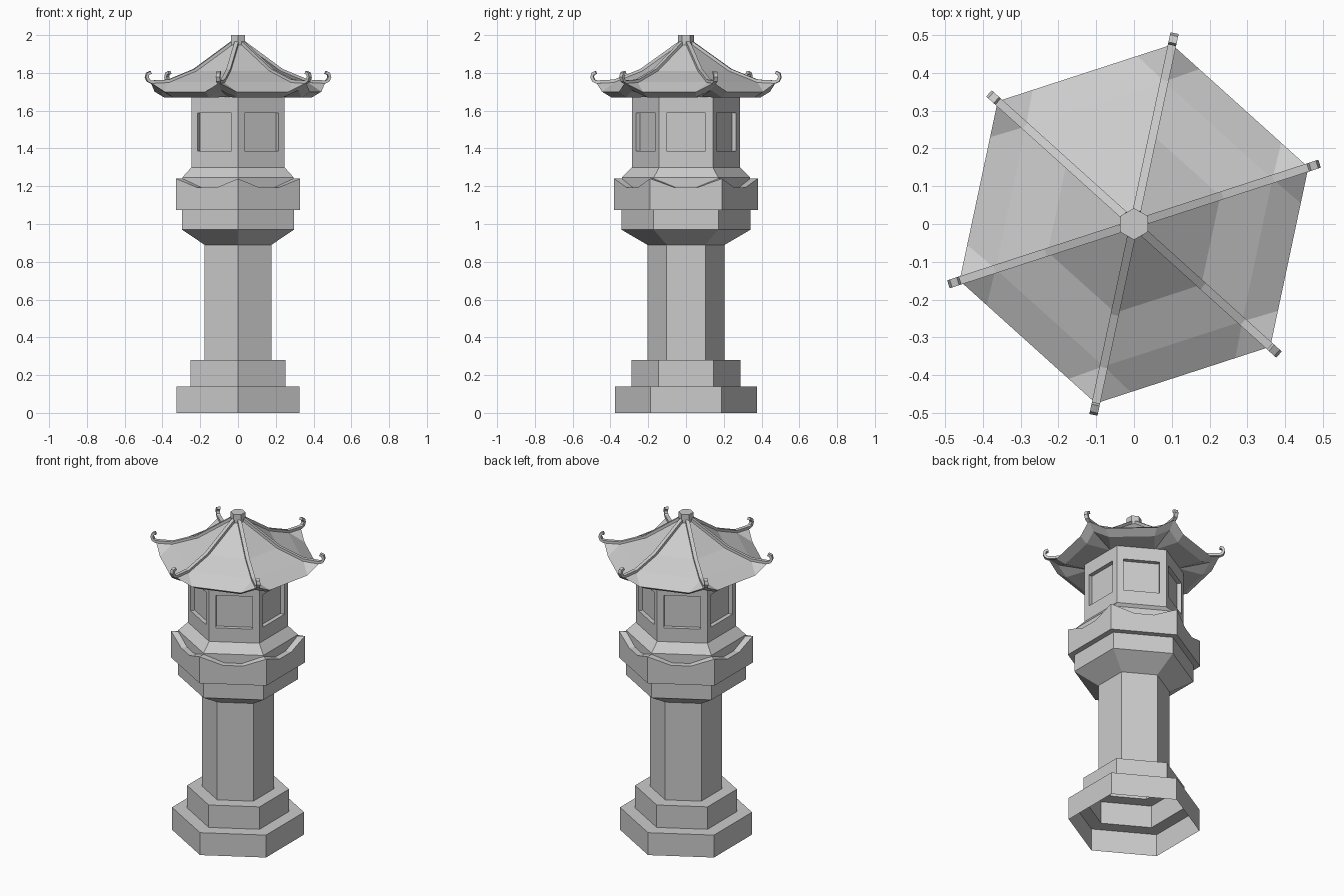
import bpy, bmesh
from math import cos, sin, radians
from mathutils import Vector

cube = bpy.data.objects.get("Cube")
if cube:
    bpy.data.objects.remove(cube, do_unlink=True)

stone = bpy.data.materials.new("grey_stone")
stone.use_nodes = True
colour = (0.6, 0.6, 0.6, 1)
stone.diffuse_color = colour
bsdf = next(n for n in stone.node_tree.nodes if n.type == 'BSDF_PRINCIPLED')
bsdf.inputs["Base Color"].default_value = colour
bsdf.inputs["Roughness"].default_value = 0.9

BODY, ROOF = 30, 18   # angle of the first corner


def finish(bm, name):
    bmesh.ops.recalc_face_normals(bm, faces=bm.faces)
    mesh = bpy.data.meshes.new(name)
    bm.to_mesh(mesh)
    bm.free()
    mesh.materials.append(stone)
    obj = bpy.data.objects.new(name, mesh)
    bpy.context.collection.objects.link(obj)
    return obj


def corner(r, k, phase):
    a = radians(phase + 60 * k)
    return Vector((r * cos(a), r * sin(a), 0))


def hex_ring(bm, r, side, phase=BODY):
    """Hexagon loop; side lists (fraction along edge, height) for each edge."""
    ring = []
    for k in range(6):
        a, b = corner(r, k, phase), corner(r, k + 1, phase)
        for t, z in side:
            p = a.lerp(b, t)
            p.z = z
            ring.append(bm.verts.new(p))
    return ring


def bridge(bm, a, b):
    n = len(a)
    return [bm.faces.new((a[i], a[(i + 1) % n], b[(i + 1) % n], b[i])) for i in range(n)]


def hex_loft(name, profile, phase=BODY, cap_top=False):
    bm = bmesh.new()
    rings = [hex_ring(bm, r, [(0, z)], phase) for r, z in profile]
    for a, b in zip(rings, rings[1:]):
        bridge(bm, a, b)
    if cap_top:
        bm.faces.new(rings[-1])
    return finish(bm, name)


# Stepped base and pillar, open underneath
hex_loft("base_and_pillar", [(.375, 0), (.375, .14), (.289, .14), (.289, .28),
                             (.205, .28), (.205, .89)])

# Flared bowl under the platform
hex_loft("flared_bowl", [(.205, .89), (.342, .97), (.342, 1.075)])

# Platform with a scalloped rim
bm = bmesh.new()
scallop = [(0, 1.24), (.15, 1.22), (.35, 1.192), (.65, 1.192), (.85, 1.22)]
flat = [(t, 1.075) for t, z in scallop]
rings = [hex_ring(bm, .342, flat), hex_ring(bm, .38, flat),
         hex_ring(bm, .38, scallop), hex_ring(bm, .34, scallop)]
for a, b in zip(rings, rings[1:]):
    bridge(bm, a, b)
finish(bm, "scalloped_platform")

# Sloped skirt at the foot of the chamber
hex_loft("chamber_skirt", [(.34, 1.18), (.34, 1.247), (.285, 1.3)])

# Light chamber with a recessed window on each side
bm = bmesh.new()
walls = bridge(bm, hex_ring(bm, .285, [(0, 1.3)]), hex_ring(bm, .285, [(0, 1.675)]))
panels = bmesh.ops.extrude_discrete_faces(bm, faces=walls)["faces"]
for f in panels:
    c = f.calc_center_median()
    for v in f.verts:
        d = v.co - c
        v.co = c + Vector((d.x * .73, d.y * .73, d.z * .54))
panels = bmesh.ops.extrude_discrete_faces(bm, faces=panels)["faces"]
for f in panels:
    c = f.calc_center_median()
    inward = Vector((-c.x, -c.y, 0)).normalized() * .025
    for v in f.verts:
        v.co += inward
finish(bm, "light_chamber")


# Roof: concave slopes, upturned corners, slanted lip and underside
def fan(bm, inner, outer):
    for k in range(6):
        a, b = inner[k], inner[(k + 1) % 6]
        e = [outer[(3 * k + i) % 18] for i in range(4)]
        bm.faces.new((a, e[0], e[1]))
        bm.faces.new((a, e[1], e[2], b))
        bm.faces.new((b, e[2], e[3]))


bm = bmesh.new()
slopes = [hex_ring(bm, r, [(0, z)], ROOF) for r, z in [(.025, 1.96), (.24, 1.81), (.385, 1.753)]]
for a, b in zip(slopes, slopes[1:]):
    bridge(bm, a, b)
eave = hex_ring(bm, .485, [(0, 1.747), (.2, 1.7), (.8, 1.7)], ROOF)
lip = hex_ring(bm, .43, [(0, 1.708), (.2, 1.67), (.8, 1.67)], ROOF)
soffit = hex_ring(bm, .25, [(0, 1.672)], ROOF)
fan(bm, slopes[-1], eave)
bridge(bm, eave, lip)
fan(bm, soffit, lip)
finish(bm, "roof")

# Ridge beams ending in curled hooks
path = [Vector(p) for p in [(.03, 1.957), (.24, 1.81), (.385, 1.753), (.485, 1.748), (.503, 1.757),
                            (.512, 1.778), (.506, 1.798), (.488, 1.806)]]
bm = bmesh.new()
for k in range(6):
    out = corner(1, k, ROOF)
    side = Vector((-out.y, out.x, 0)) * .011
    sections = []
    for i, p in enumerate(path):
        d = (path[min(i + 1, len(path) - 1)] - path[max(i - 1, 0)]).normalized()
        up = Vector((-d.y, d.x))
        sec = []
        for s, h in [(-1, -.004), (1, -.004), (1, .012), (-1, .012)]:
            q = p + up * h
            sec.append(bm.verts.new(out * q.x + side * s + Vector((0, 0, q.y))))
        sections.append(sec)
    for a, b in zip(sections, sections[1:]):
        bridge(bm, a, b)
    bm.faces.new(sections[0])
    bm.faces.new(sections[-1])
finish(bm, "ridge_beams")

# Finial on the peak
hex_loft("finial", [(.042, 1.945), (.042, 2)], cap_top=True)
